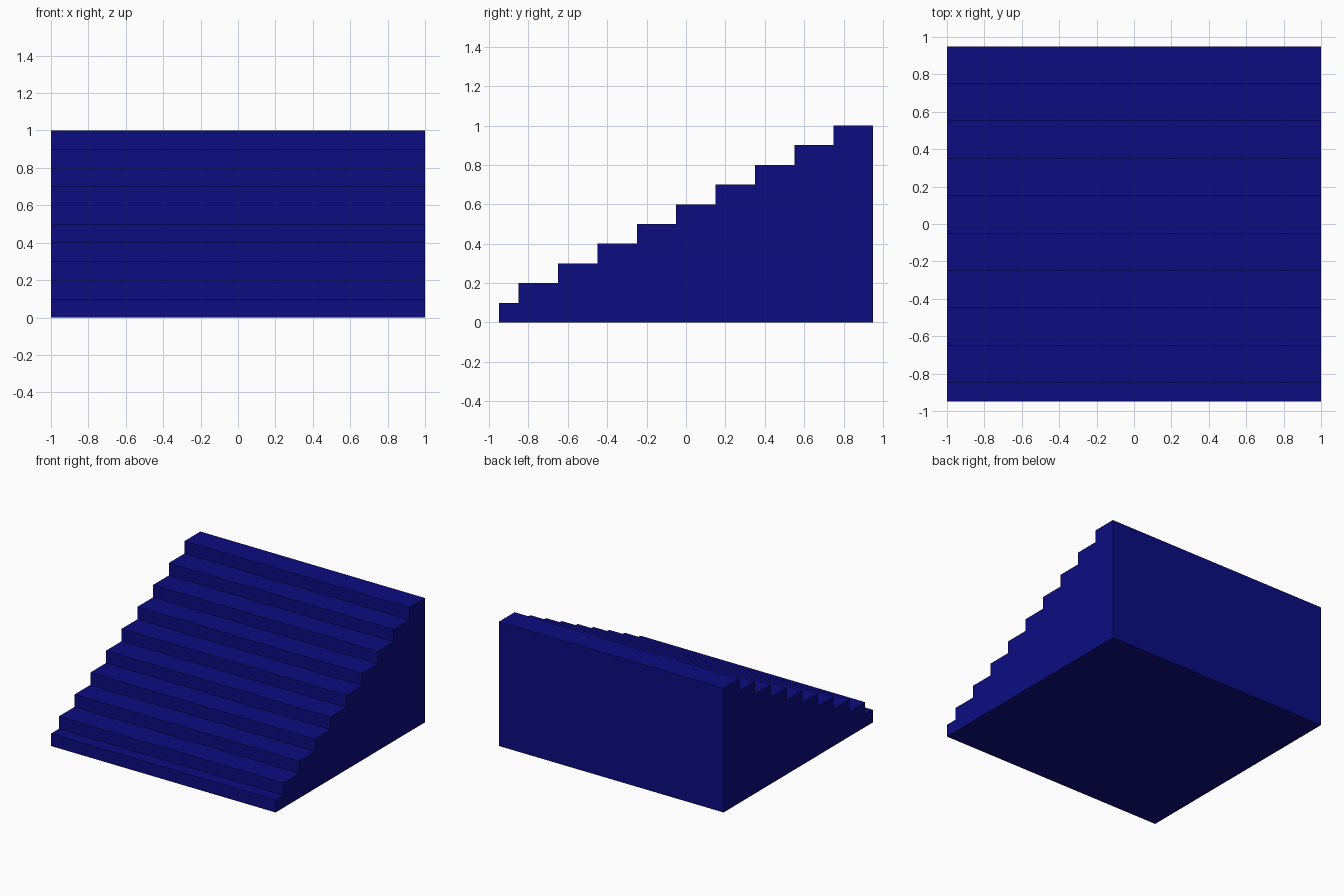
import bpy, bmesh

if "Cube" in bpy.data.objects:
    bpy.data.objects.remove(bpy.data.objects["Cube"])

STEPS, RISE, RUN = 10, 0.1, 0.2
HALF_WIDTH, FRONT, BACK = 1.0, -0.95, 0.95

navy = bpy.data.materials.new("navy blue")
navy.diffuse_color = (0.0037, 0.0037, 0.22, 1)
navy.use_nodes = True
navy.node_tree.nodes["Principled BSDF"].inputs["Base Color"].default_value = navy.diffuse_color

# Side profile: half-depth first tread, then full treads up to the back wall
profile = [(FRONT, 0.0)]
y = FRONT
for i in range(STEPS):
    z = (i + 1) * RISE
    profile.append((y, z))
    y += RUN / 2 if i == 0 else RUN
    profile.append((y, z))
profile.append((BACK, 0.0))

# Staircase: profile extruded across the width
bm = bmesh.new()
side = bm.faces.new([bm.verts.new((-HALF_WIDTH, py, pz)) for py, pz in profile])
ext = bmesh.ops.extrude_face_region(bm, geom=[side], use_keep_orig=True)
moved = [v for v in ext["geom"] if isinstance(v, bmesh.types.BMVert)]
bmesh.ops.translate(bm, verts=moved, vec=(2 * HALF_WIDTH, 0, 0))
bmesh.ops.recalc_face_normals(bm, faces=bm.faces)

mesh = bpy.data.meshes.new("staircase")
bm.to_mesh(mesh)
bm.free()
mesh.materials.append(navy)
bpy.context.collection.objects.link(bpy.data.objects.new("staircase", mesh))
